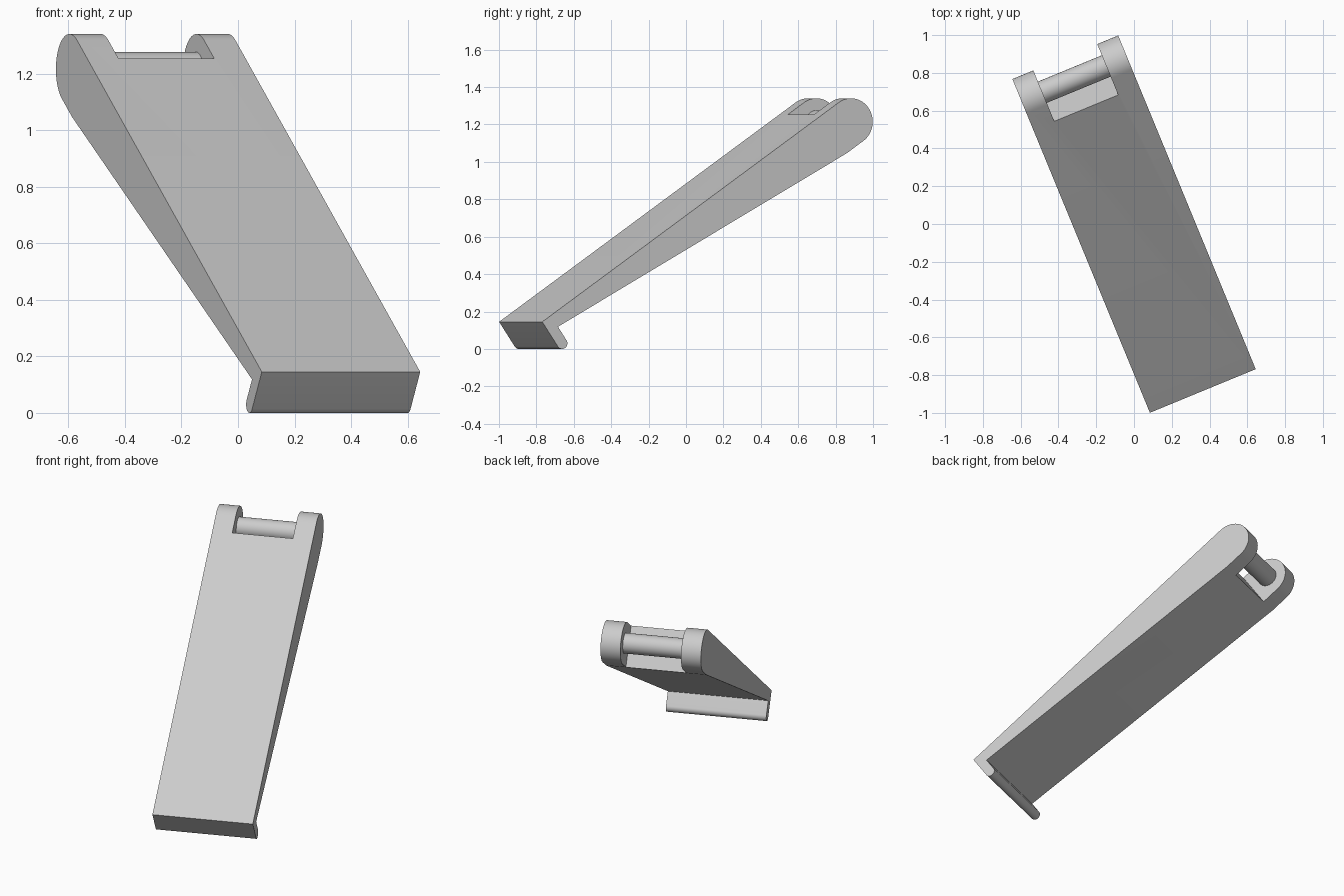
import bpy, bmesh
from math import sin, cos, radians
from mathutils import Matrix, Vector

cube = bpy.data.objects.get("Cube")
if cube:
    bpy.data.objects.remove(cube, do_unlink=True)

HALF_WIDTH = 0.303
SLOT_HALF = 0.183
END_R = 0.125
END_A = 2.078      # distance along the arm to the pin axis
SLOT_A = 1.962     # where the slot begins
LIP_R = 0.03

# Arm frame: x across, y along the slope, z out of the top face
FRAME = (Matrix.Rotation(radians(22.4), 4, 'Z')
         @ Matrix.Translation((0, -0.956, 0.145))
         @ Matrix.Rotation(radians(34.37), 4, 'X'))

grey = bpy.data.materials.new("light grey")
grey.use_nodes = True
COLOUR = (0.6, 0.6, 0.6, 1)
grey.diffuse_color = COLOUR
grey.node_tree.nodes["Principled BSDF"].inputs["Base Color"].default_value = COLOUR


def arc(y, z, r, start, end, steps):
    angles = [radians(start + (end - start) * i / steps) for i in range(steps + 1)]
    return [(y + r * cos(t), z + r * sin(t)) for t in angles]


def prism(name, profile, half):
    """Extrude a side profile across the arm."""
    bm = bmesh.new()
    face = bm.faces.new([bm.verts.new((-half, y, z)) for y, z in profile])
    grown = bmesh.ops.extrude_face_region(bm, geom=[face])["geom"]
    moved = [g for g in grown if isinstance(g, bmesh.types.BMVert)]
    bmesh.ops.translate(bm, verts=moved, vec=Vector((2 * half, 0, 0)))
    bmesh.ops.recalc_face_normals(bm, faces=bm.faces)
    mesh = bpy.data.meshes.new(name)
    bm.to_mesh(mesh)
    bm.free()
    mesh.materials.append(grey)
    obj = bpy.data.objects.new(name, mesh)
    bpy.context.collection.objects.link(obj)
    obj.matrix_world = FRAME
    return obj


def activate(obj):
    bpy.ops.object.select_all(action='DESELECT')
    obj.select_set(True)
    bpy.context.view_layer.objects.active = obj


# Tapered arm with a rounded end and a hooked lip
outline = [(0, 0)]
outline += arc(END_A, -END_R, END_R, 90, -90, 32)
outline += [(SLOT_A, -2 * END_R), (2 * LIP_R, -0.073)]
outline += arc(LIP_R, -0.16, LIP_R, 0, -180, 20)
arm = prism("tapered_arm", outline, HALF_WIDTH)

# Slot between the two lugs
slot = prism("slot_cutter", [(SLOT_A, -0.5), (2.5, -0.5), (2.5, 0.2), (SLOT_A, 0.2)],
             SLOT_HALF)
slot.hide_render = True
cut = arm.modifiers.new("slot", 'BOOLEAN')
cut.operation = 'DIFFERENCE'
cut.solver = 'EXACT'
cut.object = slot
bpy.context.view_layer.update()
activate(arm)
bpy.ops.object.modifier_apply(modifier=cut.name)
bpy.data.objects.remove(slot, do_unlink=True)

# Hinge pin across the slot
pin = prism("hinge_pin", arc(END_A, -END_R, 0.061, 0, 360, 40)[:-1], SLOT_HALF + 0.01)

for obj in (arm, pin):
    activate(obj)
    bpy.ops.object.shade_smooth_by_angle(angle=radians(25))
